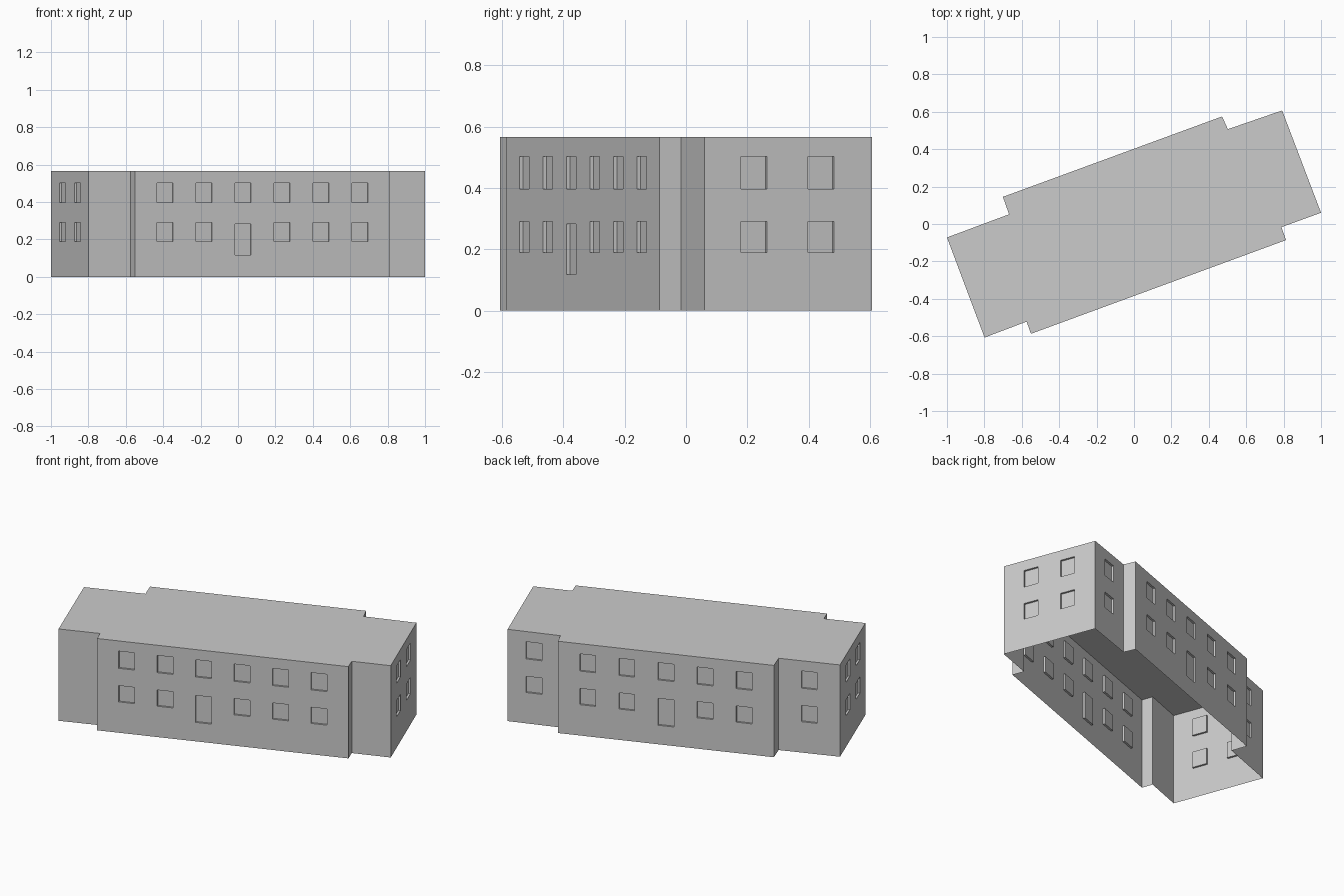
import bpy, bmesh
from mathutils import Vector

if "Cube" in bpy.data.objects:
    bpy.data.objects.remove(bpy.data.objects["Cube"])

HEIGHT = 0.566
DEPTH = 0.012          # window recess
WIDTH = 0.091          # opening width
LOWER, UPPER, DOOR = (0.19, 0.29), (0.397, 0.503), (0.117, 0.283)

# Footprint corners, counter-clockwise from the left-most corner
plan = [Vector(p) for p in [
    (-1.0, -0.072), (-0.799, -0.607), (-0.574, -0.522), (-0.551, -0.587),
    (0.813, -0.086), (0.788, -0.017), (1.0, 0.06), (0.792, 0.607),
    (0.502, 0.507), (0.471, 0.575), (-0.701, 0.145), (-0.668, 0.052)]]


def make_object(name, bm):
    bmesh.ops.recalc_face_normals(bm, faces=bm.faces)
    mesh = bpy.data.meshes.new(name)
    bm.to_mesh(mesh)
    bm.free()
    obj = bpy.data.objects.new(name, mesh)
    bpy.context.collection.objects.link(obj)
    return obj


def prism(bm, outline, z0, z1):
    base = bm.faces.new([bm.verts.new((p.x, p.y, z0)) for p in outline])
    top = bmesh.ops.extrude_face_region(bm, geom=[base], use_keep_orig=True)["geom"]
    verts = [v for v in top if isinstance(v, bmesh.types.BMVert)]
    bmesh.ops.translate(bm, verts=verts, vec=(0, 0, z1 - z0))


def add_opening(bm, wall, t, span):
    a, b = plan[wall], plan[(wall + 1) % len(plan)]
    along = (b - a).normalized()
    inward = Vector((-along.y, along.x))
    c, w = a.lerp(b, t), along * WIDTH / 2
    outer, inner = c - inward * 0.02, c + inward * DEPTH
    prism(bm, [outer - w, outer + w, inner + w, inner - w], *span)


# Building block
bm = bmesh.new()
prism(bm, plan, 0, HEIGHT)
building = make_object("building_shell", bm)

# Window and door recesses: wall index, column positions, door column
columns = [
    (0, [0.31, 0.70], None),                           # left end
    (3, [0.118 + 0.153 * i for i in range(6)], 2),     # front
    (6, [0.296, 0.696], None),                         # right end
    (7, [0.5], None),                                  # back wing, right
    (9, [0.138 + 0.181 * i for i in range(5)], 2),     # back
    (11, [0.5], None),                                 # back wing, left
]
bm = bmesh.new()
for wall, positions, door in columns:
    for i, t in enumerate(positions):
        add_opening(bm, wall, t, UPPER)
        add_opening(bm, wall, t, DOOR if i == door else LOWER)
cutter = make_object("opening_cutter", bm)
cutter.hide_render = True

mod = building.modifiers.new("openings", 'BOOLEAN')
mod.operation = 'DIFFERENCE'
mod.solver = 'EXACT'
mod.object = cutter
bpy.context.view_layer.objects.active = building
bpy.ops.object.modifier_apply(modifier=mod.name)
bpy.data.objects.remove(cutter)

# Open underside
bm = bmesh.new()
bm.from_mesh(building.data)
floor = [f for f in bm.faces if all(v.co.z < 1e-4 for v in f.verts)]
bmesh.ops.delete(bm, geom=floor, context='FACES_ONLY')
bm.to_mesh(building.data)
bm.free()
